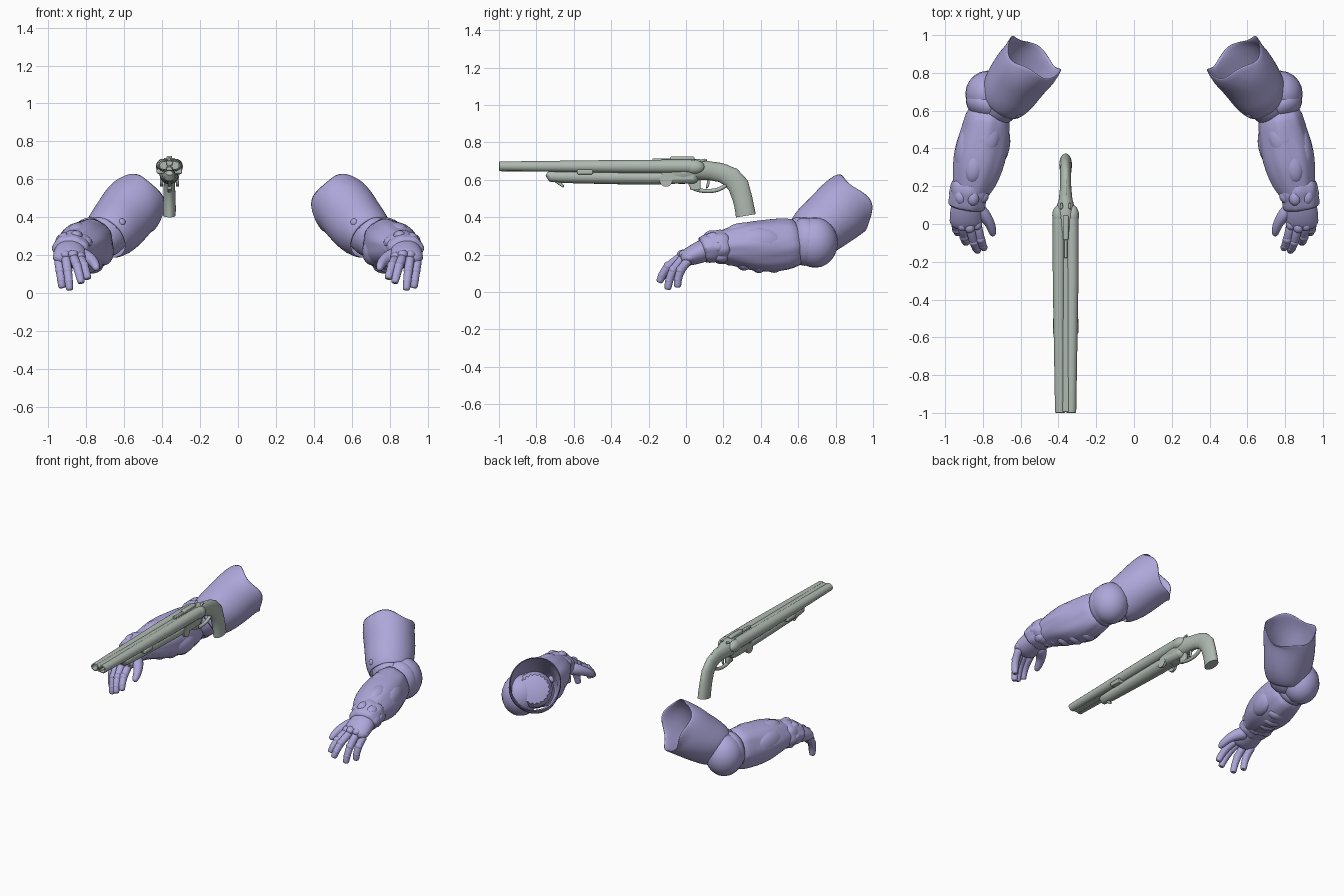
import bpy, bmesh, math
from mathutils import Vector, Matrix

if "Cube" in bpy.data.objects:
    bpy.data.objects.remove(bpy.data.objects["Cube"])


def make_material(name, rgb):
    m = bpy.data.materials.new(name)
    m.use_nodes = True
    m.diffuse_color = (*rgb, 1)
    m.node_tree.nodes["Principled BSDF"].inputs["Base Color"].default_value = (*rgb, 1)
    return m


LAVENDER = make_material("lavender", (0.42, 0.385, 0.70))
SAGE = make_material("grey_green", (0.43, 0.49, 0.44))


def finish(name, bm, mat, mirror=False, subdiv=0, wall=0):
    bmesh.ops.recalc_face_normals(bm, faces=bm.faces)
    me = bpy.data.meshes.new(name)
    bm.to_mesh(me)
    bm.free()
    me.materials.append(mat)
    ob = bpy.data.objects.new(name, me)
    bpy.context.collection.objects.link(ob)
    bpy.ops.object.select_all(action='DESELECT')
    ob.select_set(True)
    bpy.context.view_layer.objects.active = ob
    bpy.ops.object.shade_smooth_by_angle(angle=math.radians(40))
    if wall:
        mod = ob.modifiers.new("wall", 'SOLIDIFY')
        mod.thickness, mod.offset = wall, -1
    if subdiv:
        mod = ob.modifiers.new("smooth", 'SUBSURF')
        mod.levels = mod.render_levels = subdiv
    if mirror:
        ob.modifiers.new("other_side", 'MIRROR')
    return ob


def add_loft(bm, stations, sides=20, caps=True, shape=None, slide=None):
    """Skin elliptical rings (x, y, z, half width, half height) along a path."""
    pts = [Vector(s[:3]) for s in stations]
    last, rings = len(pts) - 1, []
    for i, s in enumerate(stations):
        t = (pts[min(i + 1, last)] - pts[max(i - 1, 0)]).normalized()
        side = (Vector((1, 0, 0)) - t * t.x).normalized()
        up = side.cross(t)
        ring = []
        for k in range(sides):
            a = math.tau * k / sides
            f = shape(i, a) if shape else 1
            p = pts[i] + side * s[3] * f * math.cos(a) + up * s[4] * f * math.sin(a)
            if slide:
                p += t * slide(i, a)
            ring.append(bm.verts.new(p))
        rings.append(ring)
    for r, q in zip(rings, rings[1:]):
        for k in range(sides):
            j = (k + 1) % sides
            bm.faces.new((r[k], r[j], q[j], q[k]))
    if caps:
        bm.faces.new(rings[0][::-1])
        bm.faces.new(rings[-1])


def loft(name, stations, mat, mirror=False, subdiv=0, wall=0, **kw):
    bm = bmesh.new()
    add_loft(bm, stations, **kw)
    return finish(name, bm, mat, mirror, subdiv, wall)


def tube(name, path, r, mat, mirror=False):
    return loft(name, [(*p, r, r) for p in path], mat, mirror, 1, sides=10)


def blobs(name, items, mat, mirror=False, turn=0.0):
    """Ellipsoids given as (centre, radii)."""
    bm = bmesh.new()
    for c, r in items:
        m = Matrix.Translation(c) @ Matrix.Rotation(turn, 4, 'Z') @ Matrix.Diagonal((*r, 1))
        bmesh.ops.create_uvsphere(bm, u_segments=20, v_segments=12, radius=1, matrix=m)
    return finish(name, bm, mat, mirror)


# ---------------- arms (built on +x, mirrored) ----------------
# open sleeve with a pointed rim
loft("upper_sleeve",
     [(.70, .65, .29, .125, .13), (.665, .69, .325, .15, .15), (.625, .755, .37, .158, .157),
      (.58, .82, .43, .162, .168), (.55, .85, .46, .162, .17), (.53, .88, .475, .163, .172)],
     LAVENDER, True, 1, .008, sides=32, caps=False,
     shape=lambda i, a: 1 + .018 * math.sin(3 * a + 1.7 * i),
     slide=lambda i, a: .016 * math.cos(2 * a - 5.2) + .018 * math.cos(4 * a - 5.4) if i == 5 else 0)
# inner plug partway down the sleeve
loft("inner_arm", [(.76, .58, .26, .10, .11), (.70, .645, .30, .115, .12),
                   (.645, .72, .35, .118, .118)], LAVENDER, True, 1)
# elbow pad with raised border
blobs("elbow_pad", [((.775, .69, .265), (.118, .122, .135)),
                    ((.775, .635, .27), (.118, .085, .13))], LAVENDER, True, .3)
# small clasp rod on the sleeve front
tube("sleeve_clasp", [(.69, .56, .325), (.65, .572, .35), (.605, .585, .378)], .018, LAVENDER, True)
blobs("clasp_ends", [((.69, .56, .325), (.022, .02, .022)), ((.615, .582, .372), (.022, .02, .022))],
      LAVENDER, True)

# forearm with lengthwise ridges
loft("forearm",
     [(.765, .62, .27, .10, .12), (.775, .56, .26, .12, .135), (.785, .49, .25, .128, .142),
      (.805, .40, .245, .14, .138), (.825, .31, .25, .135, .124), (.845, .23, .245, .118, .10),
      (.865, .17, .24, .095, .082), (.875, .13, .24, .08, .07)],
     LAVENDER, True, 1, sides=36,
     shape=lambda i, a: 1 + .022 * math.sin(7 * a + .5 * i) + .012 * math.sin(13 * a - i))
blobs("forearm_muscles",
      [((.71, .41, .22), (.052, .11, .075)), ((.78, .46, .335), (.075, .11, .055)),
       ((.89, .40, .26), (.055, .14, .085)), ((.84, .32, .32), (.06, .11, .052)),
       ((.755, .30, .25), (.05, .085, .065)), ((.77, .47, .145), (.06, .045, .042)),
       ((.80, .39, .142), (.06, .04, .04)), ((.825, .31, .155), (.055, .04, .04)),
       ((.84, .24, .175), (.05, .04, .034))], LAVENDER, True, .2)

# wrist cuff: lumpy band with a few broad plates
loft("wrist_cuff",
     [(.862, .215, .243, .088, .076), (.866, .205, .243, .104, .09), (.872, .165, .242, .105, .09),
      (.876, .15, .24, .096, .08), (.88, .135, .236, .10, .08), (.884, .09, .228, .098, .072),
      (.886, .08, .225, .085, .06)],
     LAVENDER, True, 1, sides=36, shape=lambda i, a: 1 + .035 * math.sin(7 * a + 2 * (i > 3)))
blobs("cuff_plates", [((.87 + .075 * math.cos(a), .165 - .025 * math.sin(a), .24 + .06 * math.sin(a)),
                       (.034, .045, .032)) for a in (math.tau * k / 7 for k in range(7))],
      LAVENDER, True)

# hand
loft("palm", [(.88, .15, .24, .07, .06), (.886, .09, .22, .085, .062), (.89, .03, .195, .09, .054),
              (.888, -.03, .17, .08, .036)], LAVENDER, True, 2)
fingers = [((.832, .00, .185), (.792, -.13, .072)), ((.87, -.015, .195), (.826, -.143, .05)),
           ((.91, -.005, .193), (.888, -.098, .012)), ((.948, .02, .178), (.928, -.045, .024))]
bm = bmesh.new()
joints = []
for base, tip in fingers:
    b, t = Vector(base), Vector(tip)
    mid = b.lerp(t, .5) + Vector((0, -.018, .016))
    low = mid.lerp(t, .55) + Vector((0, -.006, .002))
    stations = [(*p, r, r) for p, r in ((b, .028), (b.lerp(mid, .5), .024), (mid, .025),
                                        (low, .022), (t.lerp(low, .2), .021), (t, .016))]
    add_loft(bm, stations, 12)
    joints += [(b + Vector((0, 0, .008)), (.028, .033, .024)), (mid, (.025, .023, .025)),
               (low, (.022, .02, .022))]
finish("fingers", bm, LAVENDER, True, 1)
blobs("finger_joints", joints, LAVENDER, True)
loft("thumb", [(.85, .09, .205, .045, .045), (.80, .055, .19, .04, .04), (.768, .015, .172, .028, .03),
               (.752, -.025, .148, .025, .026), (.744, -.065, .122, .016, .016)],
     LAVENDER, True, 2, sides=14)

# ---------------- double-barrelled gun ----------------
GX = -.362


def gun_loft(name, rows, **kw):
    """Rows are (y, z, half width, half height) on the gun's centre plane."""
    return loft(name, [(GX, *r) for r in rows], SAGE, **kw)


def gun_tube(name, path, r):
    return tube(name, [(GX, *p) for p in path], r, SAGE)


def box(name, x, y, z, sx, sy, sz):
    bm = bmesh.new()
    bmesh.ops.create_cube(bm, size=1, matrix=Matrix.Translation((GX + x, y, z))
                          @ Matrix.Diagonal((sx, sy, sz, 1)))
    ob = finish(name, bm, SAGE)
    mod = ob.modifiers.new("edge", 'BEVEL')
    mod.width, mod.segments = min(sx, sy, sz) * .25, 2


for side, label in ((-1, "right"), (1, "left")):
    # hollow barrel: outside, muzzle lip, bore
    path = [(.03, .672, .034, .036), (-.3, .672, .033, .035), (-.998, .673, .027, .025),
            (-1, .673, .020, .019), (-.85, .673, .020, .019)]
    bm = bmesh.new()
    rings = [[bm.verts.new((GX + side * (.035 if y > -.5 else .029) + a * math.cos(math.tau * k / 20),
                            y, z + b * math.sin(math.tau * k / 20))) for k in range(20)]
             for y, z, a, b in path]
    for r, q in zip(rings, rings[1:]):
        for k in range(20):
            bm.faces.new((r[k - 1], r[k], q[k], q[k - 1]))
    bm.faces.new(rings[-1])
    finish(label + "_barrel", bm, SAGE)
    # breech shoulder, hammer and hinge boss
    blobs(label + "_breech", [((GX + side * .037, .045, .668), (.034, .055, .038))], SAGE)
    tube(label + "_hammer", [(GX + side * .022, .07, .68), (GX + side * .022, .085, .708),
                             (GX + side * .022, .115, .706)], .008, SAGE)
    bm = bmesh.new()
    bmesh.ops.create_cone(bm, cap_ends=True, segments=24, radius1=.034, radius2=.034, depth=.016,
                          matrix=Matrix.Translation((GX + side * .042, -.107, .597))
                          @ Matrix.Rotation(math.pi / 2, 4, 'Y'))
    finish(label + "_hinge_boss", bm, SAGE)

box("top_rib", 0, -.48, .684, .036, 1.03, .024)
box("under_rib", 0, -.5, .656, .036, .98, .022)
box("barrel_band", 0, -.54, .642, .134, .085, .026)
box("top_lever", 0, -.02, .711, .03, .13, .026)
box("rear_sight", 0, -.10, .706, .018, .16, .016)
box("receiver_block", 0, -.03, .635, .10, .19, .11)

gun_loft("fore_grip", [(-.745, .632, .018, .012), (-.725, .62, .03, .03), (-.65, .617, .036, .034),
                       (-.4, .614, .043, .037), (-.19, .612, .048, .038), (-.06, .615, .046, .038)])
gun_tube("front_hook", [(-.71, .60), (-.675, .582), (-.65, .56)], .009)
gun_loft("receiver_and_grip",
         [(-.13, .635, .045, .05), (-.02, .643, .056, .066), (.07, .655, .054, .056),
          (.13, .648, .036, .050), (.19, .637, .030, .050), (.24, .615, .029, .055),
          (.28, .57, .030, .057), (.302, .50, .032, .053), (.313, .45, .034, .052),
          (.32, .408, .033, .054)], sides=24)
# trigger guard with its front plate, and trigger
gun_tube("trigger_guard", [(.02, .60), (.025, .56), (.06, .544), (.12, .538),
                           (.175, .545), (.215, .57), (.24, .60)], .012)
box("guard_plate", 0, .05, .575, .026, .055, .06)
gun_tube("trigger", [(.115, .61), (.122, .58), (.108, .553)], .008)
# tang spur behind the hammers
gun_tube("tang", [(.12, .692), (.19, .684), (.25, .662)], .009)
